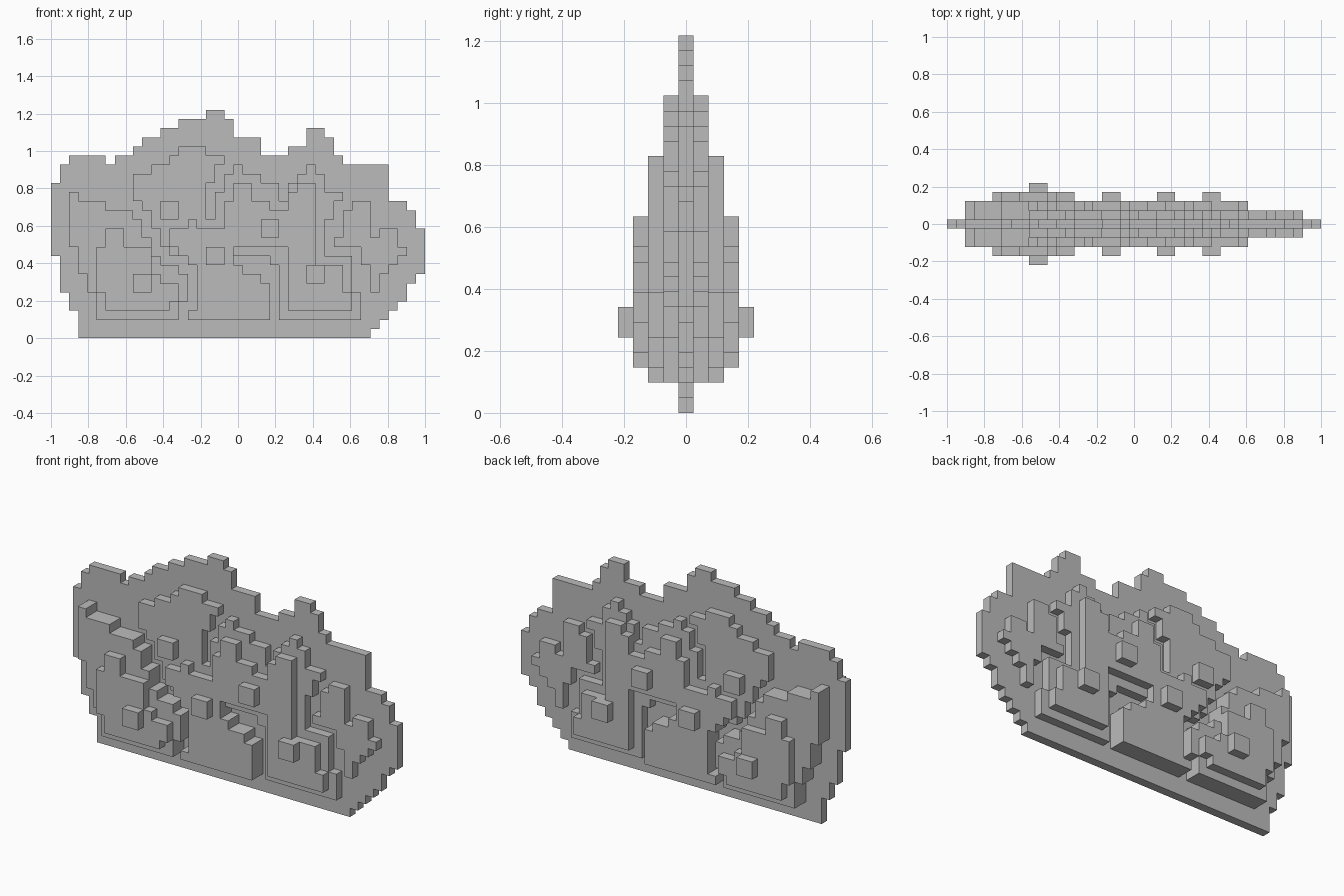
import bpy
import bmesh

default_cube = bpy.data.objects.get("Cube")
if default_cube:
    bpy.data.objects.remove(default_cube, do_unlink=True)

BLOCK = 2 / 41
HALF_WIDTH = 41 / 2

# Single plain stone colour
stone = bpy.data.materials.new("plain grey")
stone.use_nodes = True
grey = (0.5, 0.5, 0.5, 1.0)
stone.diffuse_color = grey
stone.node_tree.nodes["Principled BSDF"].inputs["Base Color"].default_value = grey


def stepped_corners(steps):
    """Each step (x, z) means: travel level to x, then move up or down to z."""
    corners = []
    for index, (x, z) in enumerate(steps):
        next_x = steps[(index + 1) % len(steps)][0]
        corners += [(x, z), (next_x, z)]
    return corners


def add_plate(name, steps, near, far):
    """Extrude a stepped outline between two depths, measured in blocks."""
    bm = bmesh.new()
    verts = [bm.verts.new(((x - HALF_WIDTH) * BLOCK, near * BLOCK, z * BLOCK))
             for x, z in stepped_corners(steps)]
    outline = bm.faces.new(verts)
    extruded = bmesh.ops.extrude_face_region(bm, geom=[outline])["geom"]
    moved = [item for item in extruded if isinstance(item, bmesh.types.BMVert)]
    bmesh.ops.translate(bm, verts=moved, vec=(0, (far - near) * BLOCK, 0))
    bmesh.ops.recalc_face_normals(bm, faces=bm.faces)
    mesh = bpy.data.meshes.new(name)
    bm.to_mesh(mesh)
    bm.free()
    mesh.materials.append(stone)
    plate = bpy.data.objects.new(name, mesh)
    bpy.context.collection.objects.link(plate)
    return plate


def add_pair(name, steps, layer, thickness=1):
    """Mirror one relief plate on the front and back of the core."""
    for side_name, side in (("front", -1), ("back", 1)):
        add_plate(side_name + "_" + name, steps,
                  side * (layer - 0.5), side * (layer - 0.5 + thickness))


def square(left, bottom, size=2):
    return [(left, bottom + size), (left + size, bottom)]


# Central silhouette slab
core = [(0, 17), (1, 19), (2, 20), (6, 19), (7, 20), (9, 21), (10, 22),
        (12, 23), (14, 24), (17, 25), (19, 24), (20, 22), (23, 20), (26, 21),
        (28, 23), (30, 22), (31, 20), (32, 19), (37, 15), (39, 14), (40, 12),
        (41, 7), (40, 6), (39, 4), (38, 3), (37, 2), (36, 1), (35, 0),
        (3, 3), (2, 5), (1, 9)]
add_plate("core_slab", core, -0.5, 0.5)

# Broad raised centre with its rounded crown, towers and lower panels
centre_base = [(9, 18), (11, 19), (13, 20), (14, 21), (17, 20), (19, 19),
               (18, 17), (17, 13), (18, 16), (19, 18), (20, 19), (21, 18),
               (23, 17), (25, 15), (26, 17), (27, 18), (28, 19), (29, 18),
               (30, 16), (32, 15), (31, 13), (30, 9), (33, 5), (34, 2),
               (25, 8), (24, 9), (20, 8), (21, 7), (23, 6), (24, 2), (15, 3),
               (16, 8), (15, 9), (13, 10), (12, 12), (11, 14), (10, 15)]
add_pair("centre_base", centre_base, 1)

# Second relief step on the centre
centre_relief = [(13, 12), (15, 13), (16, 12), (19, 15), (20, 17), (22, 15),
                 (24, 14), (26, 16), (27, 17), (29, 8), (32, 5), (33, 3),
                 (26, 10), (20, 8), (21, 7), (23, 6), (24, 2), (15, 3),
                 (16, 8), (15, 9), (14, 10)]
add_pair("centre_relief", centre_relief, 2)

# Side mass, two blocks thick, with a smaller slab on it
side_mass = [(2, 16), (3, 15), (6, 14), (9, 13), (10, 11), (11, 9), (12, 8),
             (14, 7), (15, 4), (14, 2), (5, 5), (4, 7), (3, 10)]
add_pair("side_mass", side_mass, 1, 2)
side_relief = [(5, 10), (6, 12), (8, 10), (11, 7), (12, 6), (14, 4), (13, 3),
               (6, 5)]
add_pair("side_relief", side_relief, 3)

# Thin outer shape at the opposite end
outer_shape = [(31, 11), (32, 14), (33, 15), (35, 11), (36, 12), (38, 10),
               (39, 9), (38, 8), (37, 7), (36, 5), (35, 8), (34, 10)]
add_pair("outer_shape", outer_shape, 1)

# Square studs standing one block proud
for name, left, bottom, layer in (("crown_stud", 12, 13, 2),
                                  ("middle_stud", 17, 8, 3),
                                  ("tower_stud", 23, 11, 3),
                                  ("panel_stud", 28, 6, 3),
                                  ("side_stud", 9, 5, 4)):
    add_pair(name, square(left, bottom), layer)
